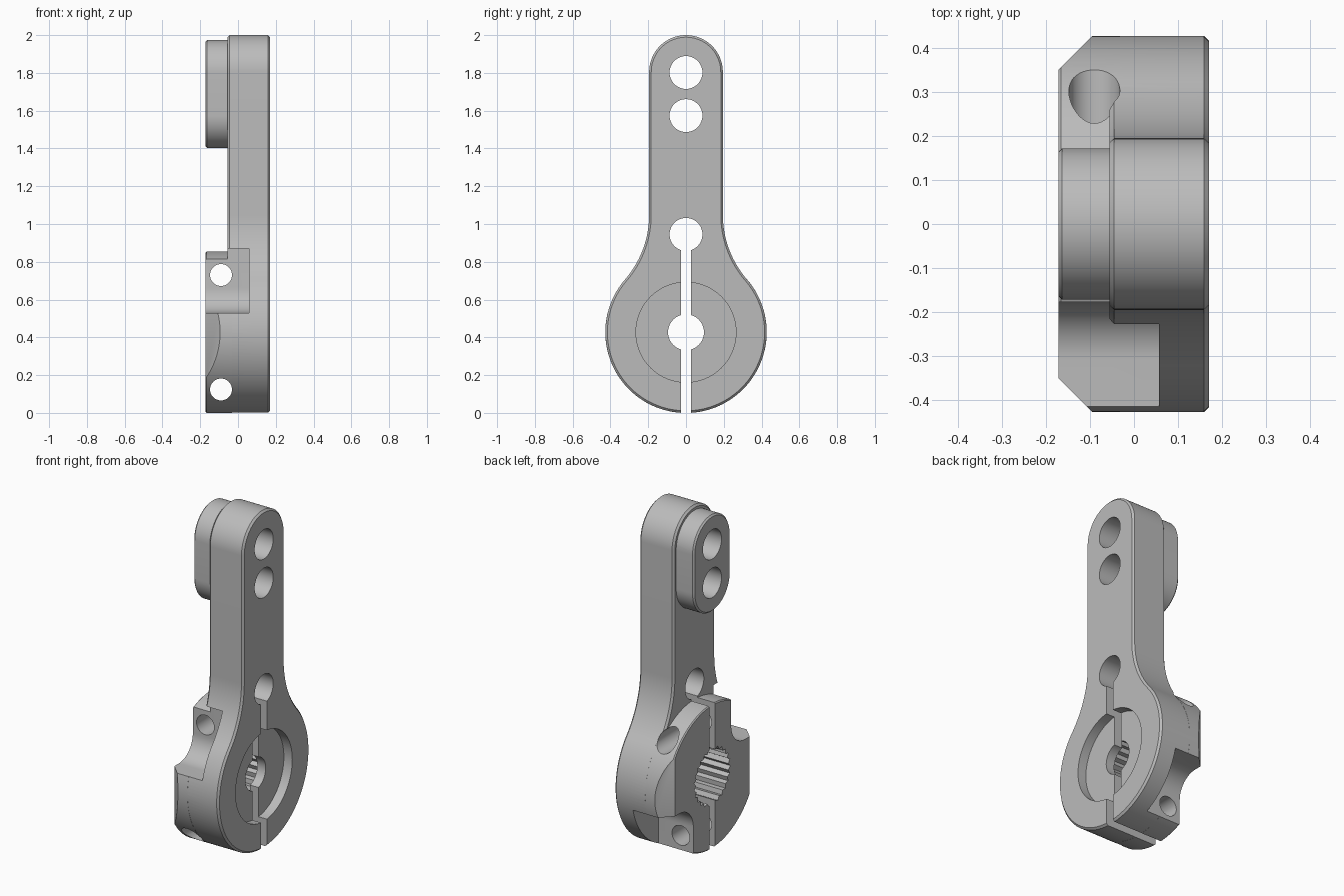
import bpy
import bmesh
from math import sin, cos, pi, radians, atan2, sqrt
from mathutils import Matrix

cube = bpy.data.objects.get("Cube")
if cube:
    bpy.data.objects.remove(cube, do_unlink=True)

metal = bpy.data.materials.new("grey_metal")
metal.use_nodes = True
GREY = (0.5, 0.5, 0.5, 1)
metal.diffuse_color = GREY
metal.node_tree.nodes["Principled BSDF"].inputs["Base Color"].default_value = GREY

HUB_Z, HUB_R = 0.427, 0.427      # clamp hub centre and radius
ARM_W, TIP_Z = 0.195, 1.805      # arm half width, tip arc centre
BACK, STEP, FACE = -0.172, -0.056, 0.17


def arc(cy, cz, r, a0, a1, n):
    return [(cy + r * cos(a0 + (a1 - a0) * i / n), cz + r * sin(a0 + (a1 - a0) * i / n))
            for i in range(n + 1)]


def circle(cz, r, n=64, cy=0):
    return arc(cy, cz, r, 0, 2 * pi, n)[:-1]


def prism(name, pts, x0, x1, chamfer=0):
    """Extrude a (y, z) outline along x, with optional chamfered rims."""
    bm = bmesh.new()
    base = bm.faces.new([bm.verts.new((x0, y, z)) for y, z in pts])
    ext = bmesh.ops.extrude_face_region(bm, geom=[base])
    top = [v for v in ext["geom"] if isinstance(v, bmesh.types.BMVert)]
    bmesh.ops.translate(bm, verts=top, vec=(x1 - x0, 0, 0))
    bmesh.ops.recalc_face_normals(bm, faces=bm.faces)
    if chamfer:
        rims = [e for e in bm.edges if abs(e.verts[0].co.x - e.verts[1].co.x) < 1e-6]
        bmesh.ops.bevel(bm, geom=rims, offset=chamfer, segments=1, affect='EDGES')
    mesh = bpy.data.meshes.new(name)
    bm.to_mesh(mesh)
    bm.free()
    mesh.materials.append(metal)
    obj = bpy.data.objects.new(name, mesh)
    bpy.context.collection.objects.link(obj)
    return obj


def combine(target, tool, operation):
    mod = target.modifiers.new(tool.name, 'BOOLEAN')
    mod.operation, mod.object, mod.solver = operation, tool, 'EXACT'
    tool.hide_render = True
    bpy.context.view_layer.objects.active = target
    bpy.ops.object.modifier_apply(modifier=mod.name)
    bpy.data.objects.remove(tool, do_unlink=True)


# Arm plate outline: round tip, straight sides, flare blending into the hub disc
flare_z = 1.05
flare_r = ((flare_z - HUB_Z) ** 2 + ARM_W ** 2 - HUB_R ** 2) / (2 * (HUB_R - ARM_W))
flare_y = ARM_W + flare_r
ang = atan2(flare_z - HUB_Z, flare_y)
outline = arc(0, TIP_Z, ARM_W, 0, pi, 40)
outline += arc(-flare_y, flare_z, flare_r, 0, -ang, 20)
outline += arc(0, HUB_Z, HUB_R, pi - ang, 2 * pi + ang, 96)[1:]
outline += arc(flare_y, flare_z, flare_r, pi + ang, pi, 20)[1:]
horn = prism("clamp_arm", outline, STEP, FACE, 0.011)

# Raised clamp hub and raised tip boss
hub = prism("hub", circle(HUB_Z, HUB_R + 0.0004, 128), BACK, STEP + 0.03, 0.006)
combine(horn, hub, 'UNION')
boss_r, low, high = 0.172, 1.574, 1.802
boss = prism("tip_boss", arc(0, high, boss_r, 0, pi, 32) + arc(0, low, boss_r, pi, 2 * pi, 32),
             BACK, STEP + 0.03, 0.009)
combine(horn, boss, 'UNION')

cutters = []

# Slanted flats on both sides of the hub
for s in (-1, 1):
    flat = prism("side_flat", [(-.3, -1), (.3, -1), (.3, 1), (-.3, 1)], -.6, 0)
    flat.data.transform(Matrix.Translation((BACK, s * 0.35, HUB_Z))
                        @ Matrix.Rotation(s * radians(-45), 4, 'Z'))
    cutters.append(flat)

# Filleted screw seats, one upper and one lower, half a turn apart
fil, wall, floor, roof = 0.13, 0.177, 0.53, 0.87
seat = [(-wall, roof), (-.7, roof), (-.7, floor)]
seat += arc(-wall - fil, floor + fil, fil, -pi / 2, 0, 14)
turned = [(-y, 2 * HUB_Z - z) for y, z in seat]
for pts in (seat, turned):
    cutters.append(prism("screw_seat", pts, -.4, 0.057))

# Clamp screw holes running across the hub
for z in (0.73, 2 * HUB_Z - 0.73):
    hole = prism("screw_hole", circle(0, 0.058, 40), -.7, .7)
    hole.data.transform(Matrix.Translation((-0.09, 0, z)) @ Matrix.Rotation(pi / 2, 4, 'Z'))
    cutters.append(hole)

# Splined bore, shaft screw hole and face recess
teeth = 25
spline = []
for i in range(teeth * 2):
    r, a = (0.17 if i % 2 else 0.152), pi * i / teeth
    spline.append((r * cos(a), HUB_Z + r * sin(a)))
cutters.append(prism("splined_bore", spline, -.4, 0.06))
cutters.append(prism("shaft_hole", circle(HUB_Z, 0.095, 48), -.4, .4))
cutters.append(prism("face_recess", circle(HUB_Z, 0.265, 80), 0.115, .4))

# Holes along the arm
for z in (0.945, low, high):
    cutters.append(prism("arm_hole", circle(z, 0.087, 48), -.4, .4))

# Clamping slit
cutters.append(prism("slit", [(-.027, -.1), (.027, -.1), (.027, .92), (-.027, .92)], -.4, .4))

for cutter in cutters:
    combine(horn, cutter, 'DIFFERENCE')

bpy.ops.object.select_all(action='DESELECT')
horn.select_set(True)
bpy.context.view_layer.objects.active = horn
bpy.ops.object.shade_smooth_by_angle(angle=radians(25))
